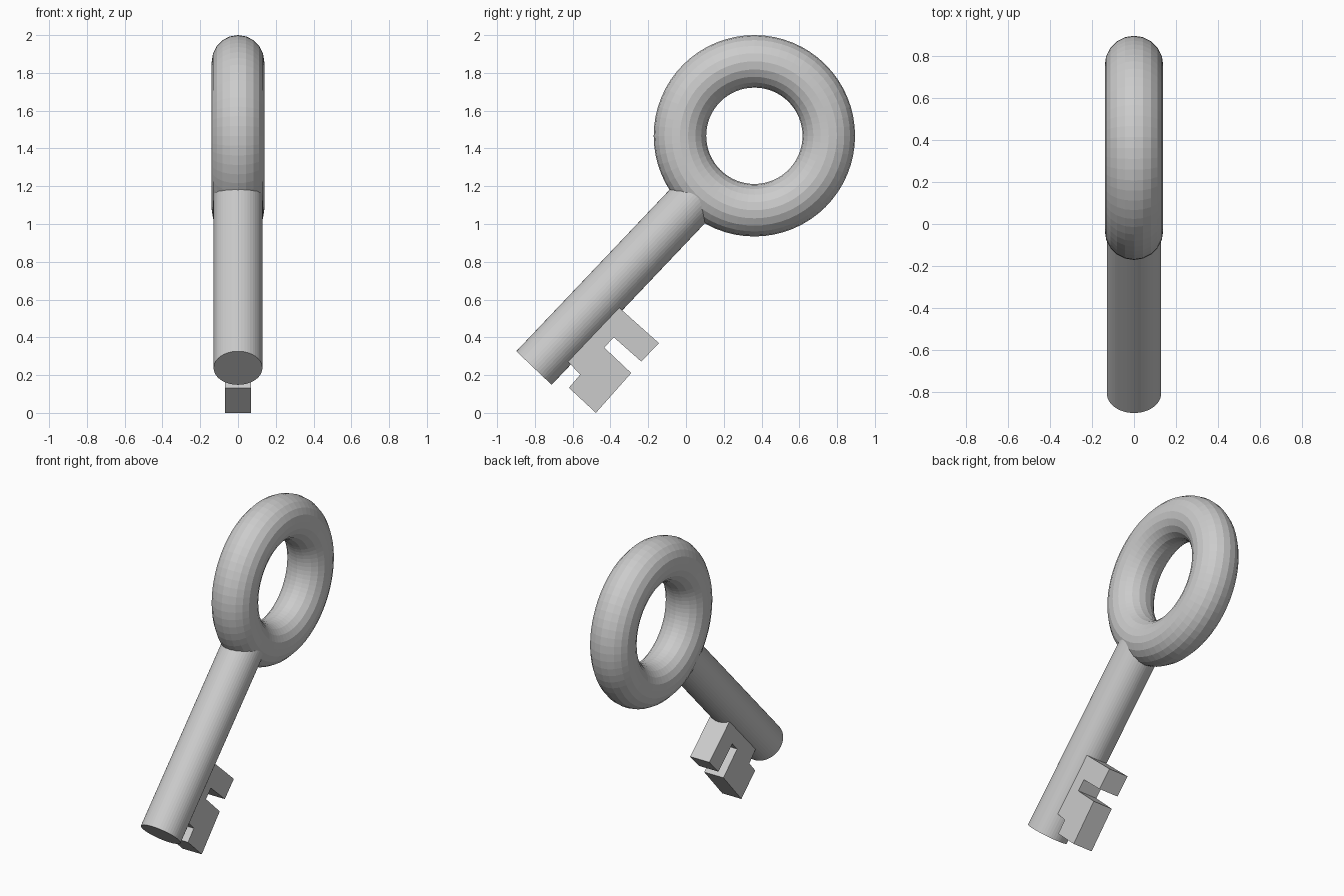
import bpy, bmesh
from mathutils import Vector

if "Cube" in bpy.data.objects:
    bpy.data.objects.remove(bpy.data.objects["Cube"])

# Ring-shaped handle standing in the YZ plane
RING = Vector((0, 0.362, 1.467))
bpy.ops.mesh.primitive_torus_add(major_segments=64, minor_segments=20,
                                 major_radius=0.394, minor_radius=0.139,
                                 location=RING, rotation=(0, 1.5707963, 0))
bpy.context.object.name = "ring_handle"

# Round shaft from the tip up into the middle of the ring's tube
tip = Vector((0, -0.805, 0.2375))
axis = (RING - tip).normalized()
top = RING - axis * 0.39
bpy.ops.mesh.primitive_cylinder_add(vertices=48, radius=0.129,
                                    depth=(top - tip).length,
                                    location=(tip + top) / 2,
                                    rotation=axis.to_track_quat('Z', 'Y').to_euler())
bpy.context.object.name = "shaft"

# Notched bit: flat side profile (y, z) extruded across x, rooted inside the shaft
profile = [(-0.422, 0.618), (-0.348, 0.552), (-0.143, 0.369), (-0.237, 0.272),
           (-0.382, 0.400), (-0.433, 0.346), (-0.290, 0.211), (-0.477, 0.0),
           (-0.620, 0.133), (-0.560, 0.203), (-0.620, 0.266), (-0.690, 0.330)]
HALF = 0.07
bm = bmesh.new()
face = bm.faces.new([bm.verts.new((-HALF, y, z)) for y, z in profile])
ext = bmesh.ops.extrude_face_region(bm, geom=[face])
bmesh.ops.translate(bm, vec=(2 * HALF, 0, 0),
                    verts=[v for v in ext["geom"] if isinstance(v, bmesh.types.BMVert)])
bmesh.ops.recalc_face_normals(bm, faces=bm.faces)
mesh = bpy.data.meshes.new("key_bit")
bm.to_mesh(mesh)
bm.free()
bpy.context.collection.objects.link(bpy.data.objects.new("key_bit", mesh))
